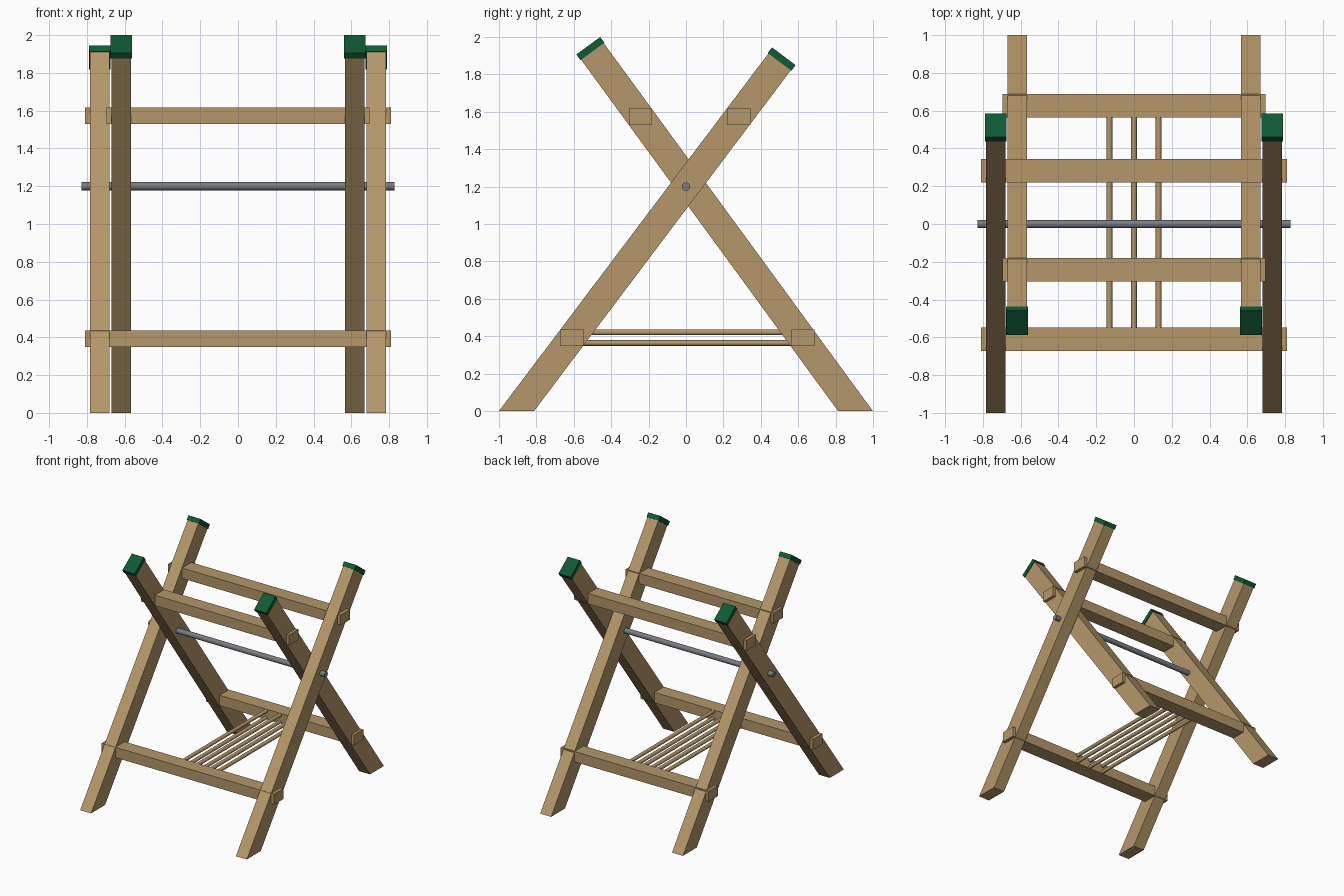
import bpy
import bmesh
import math
from mathutils import Vector, Matrix

cube = bpy.data.objects.get("Cube")
if cube:
    bpy.data.objects.remove(cube, do_unlink=True)


def make_material(name, color):
    mat = bpy.data.materials.new(name)
    mat.use_nodes = True
    mat.diffuse_color = (*color, 1)
    mat.node_tree.nodes["Principled BSDF"].inputs["Base Color"].default_value = (*color, 1)
    return mat


wood = make_material("warm wood", (0.46, 0.31, 0.145))
green = make_material("dark green", (0.005, 0.1, 0.036))
steel = make_material("grey steel", (0.19, 0.205, 0.225))


def finish(name, bm, mat):
    bmesh.ops.recalc_face_normals(bm, faces=bm.faces)
    mesh = bpy.data.meshes.new(name)
    bm.to_mesh(mesh)
    bm.free()
    mesh.materials.append(mat)
    obj = bpy.data.objects.new(name, mesh)
    bpy.context.collection.objects.link(obj)
    return obj


def extrude_profile(name, points, x, width, mat):
    """Extrude a closed (y, z) outline across x."""
    bm = bmesh.new()
    face = bm.faces.new([bm.verts.new((x - width / 2, y, z)) for y, z in points])
    out = bmesh.ops.extrude_face_region(bm, geom=[face])
    verts = [v for v in out["geom"] if isinstance(v, bmesh.types.BMVert)]
    bmesh.ops.translate(bm, verts=verts, vec=(width, 0, 0))
    return finish(name, bm, mat)


def box(name, center, size, mat):
    bm = bmesh.new()
    bmesh.ops.create_cube(bm, size=1)
    bmesh.ops.scale(bm, verts=bm.verts, vec=size)
    bmesh.ops.translate(bm, verts=bm.verts, vec=center)
    return finish(name, bm, mat)


def rod(name, start, end, radius, mat):
    a, b = Vector(start), Vector(end)
    turn = Vector((0, 0, 1)).rotation_difference(b - a).to_matrix().to_4x4()
    bm = bmesh.new()
    bmesh.ops.create_cone(bm, cap_ends=True, segments=24, radius1=radius, radius2=radius,
                          depth=(b - a).length, matrix=Matrix.Translation((a + b) / 2) @ turn)
    obj = finish(name, bm, mat)
    bpy.ops.object.select_all(action="DESELECT")
    obj.select_set(True)
    bpy.context.view_layer.objects.active = obj
    bpy.ops.object.shade_smooth_by_angle(angle=math.radians(40))


def leg(name, x, foot_y, top_y, top_z):
    """Leaning leg cut flat at the floor, square at the top, with a cap."""
    foot, top = Vector((foot_y, 0)), Vector((top_y, top_z))
    along = (top - foot).normalized()
    side = Vector((along.y, -along.x))
    half = 0.075
    foot_half = Vector((half / along.y, 0))
    extrude_profile(name, [foot - foot_half, foot + foot_half,
                           top + side * half, top - side * half], x, 0.103, wood)
    cap = side * 0.079
    tip = top + along * 0.038
    extrude_profile(name + "_cap", [top - cap, top + cap, tip + cap, tip - cap],
                    x, 0.114, green)


# Crossed leg pairs
for label, sign in (("left", 1), ("right", -1)):
    leg("outer_leg_" + label, sign * 0.731, -0.906, 0.5, 1.866)
    leg("inner_leg_" + label, sign * 0.619, 0.906, -0.5, 1.922)

# Crossbars through the legs
for name, y, z, length in (
        ("outer_upper_bar", 0.282, 1.573, 1.62),
        ("inner_upper_bar", -0.243, 1.573, 1.39),
        ("outer_lower_bar", -0.61, 0.392, 1.62),
        ("inner_lower_bar", 0.625, 0.392, 1.39)):
    box(name, (0, y, z), (length, 0.125, 0.088), wood)

# Pivot pin
rod("pivot_pin", (-0.828, 0, 1.2), (0.828, 0, 1.2), 0.022, steel)

# Shelf rods in two layers
for i, x in enumerate((-0.13, 0, 0.13)):
    for layer, z in (("upper", 0.421), ("lower", 0.364)):
        rod(f"shelf_rod_{layer}_{i + 1}", (x, -0.56, z), (x, 0.575, z), 0.015, wood)
